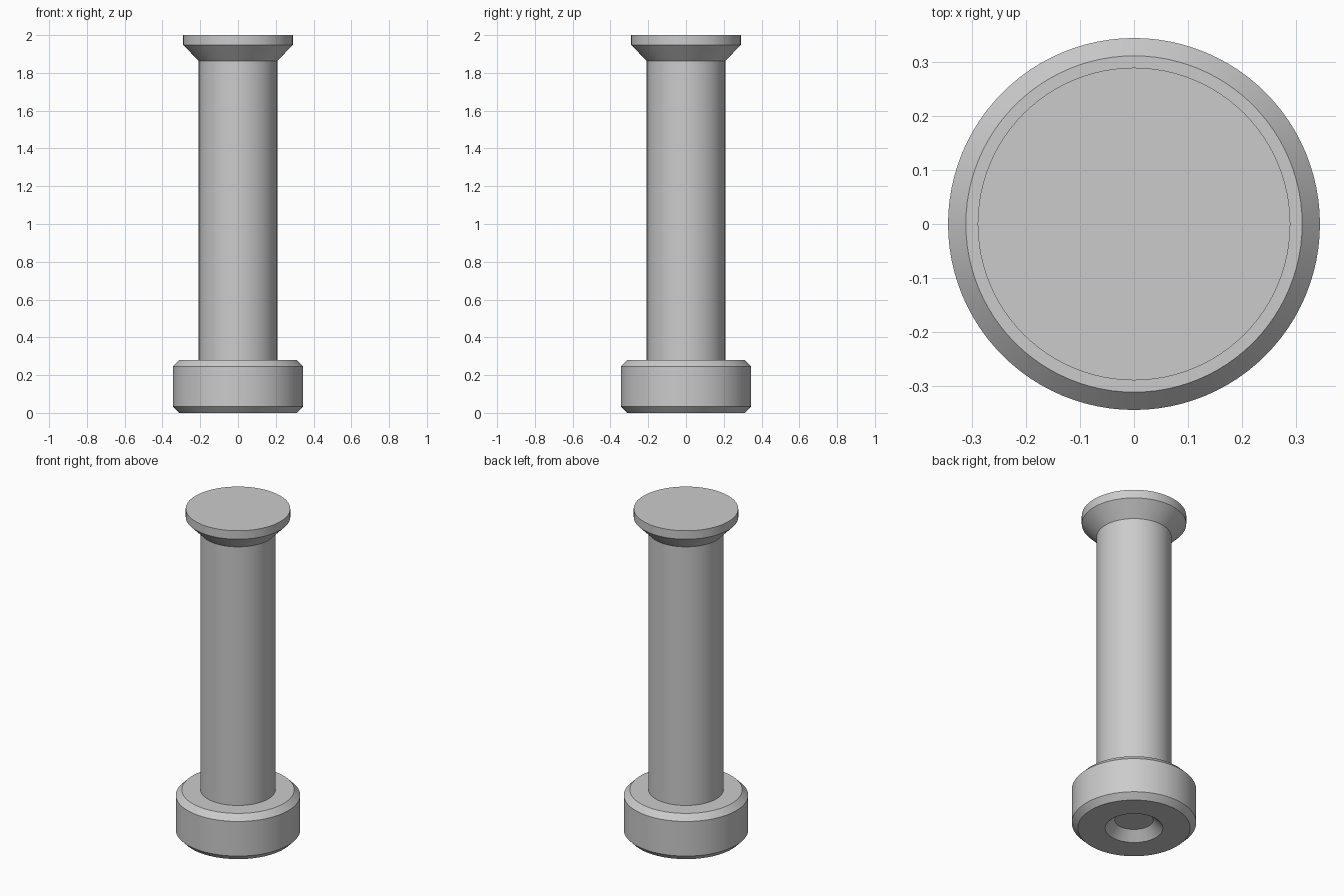
import bpy
import bmesh
import math

cube = bpy.data.objects.get("Cube")
if cube:
    bpy.data.objects.remove(cube, do_unlink=True)

SEGMENTS = 96

# Plain grey metal
grey = bpy.data.materials.new("grey_metal")
grey.use_nodes = True
colour = (0.6, 0.6, 0.6, 1)
grey.diffuse_color = colour
grey.node_tree.nodes["Principled BSDF"].inputs["Base Color"].default_value = colour


def lathe(name, profile):
    """Spin a (radius, height) profile about z; ends on the axis are welded."""
    bm = bmesh.new()
    verts = [bm.verts.new((r, 0, z)) for r, z in profile]
    edges = [bm.edges.new(pair) for pair in zip(verts, verts[1:])]
    bmesh.ops.spin(bm, geom=verts + edges, cent=(0, 0, 0), axis=(0, 0, 1),
                   angle=math.tau, steps=SEGMENTS, use_duplicate=False)
    bmesh.ops.remove_doubles(bm, verts=bm.verts, dist=1e-4)
    bmesh.ops.recalc_face_normals(bm, faces=bm.faces)
    mesh = bpy.data.meshes.new(name)
    bm.to_mesh(mesh)
    bm.free()
    mesh.materials.append(grey)
    obj = bpy.data.objects.new(name, mesh)
    bpy.context.collection.objects.link(obj)
    bpy.ops.object.select_all(action='DESELECT')
    obj.select_set(True)
    bpy.context.view_layer.objects.active = obj
    bpy.ops.object.shade_smooth_by_angle(angle=math.radians(25))
    return obj


SHAFT = 0.208
RIM, FACE = 0.345, 0.312          # foot radius and its chamfered face radius
FOOT_TOP, CHAMFER = 0.28, 0.034

# One turned body: countersunk foot, shaft and flared head
lathe("turned_pin", [
    (0, 0.053), (0.107, 0.053), (0.16, 0),                   # countersink
    (FACE, 0), (RIM, CHAMFER),                               # foot
    (RIM, FOOT_TOP - CHAMFER), (FACE, FOOT_TOP),
    (SHAFT, FOOT_TOP), (SHAFT, 1.863),                       # shaft
    (0.29, 1.948), (0.29, 2), (0, 2),                        # head
])
